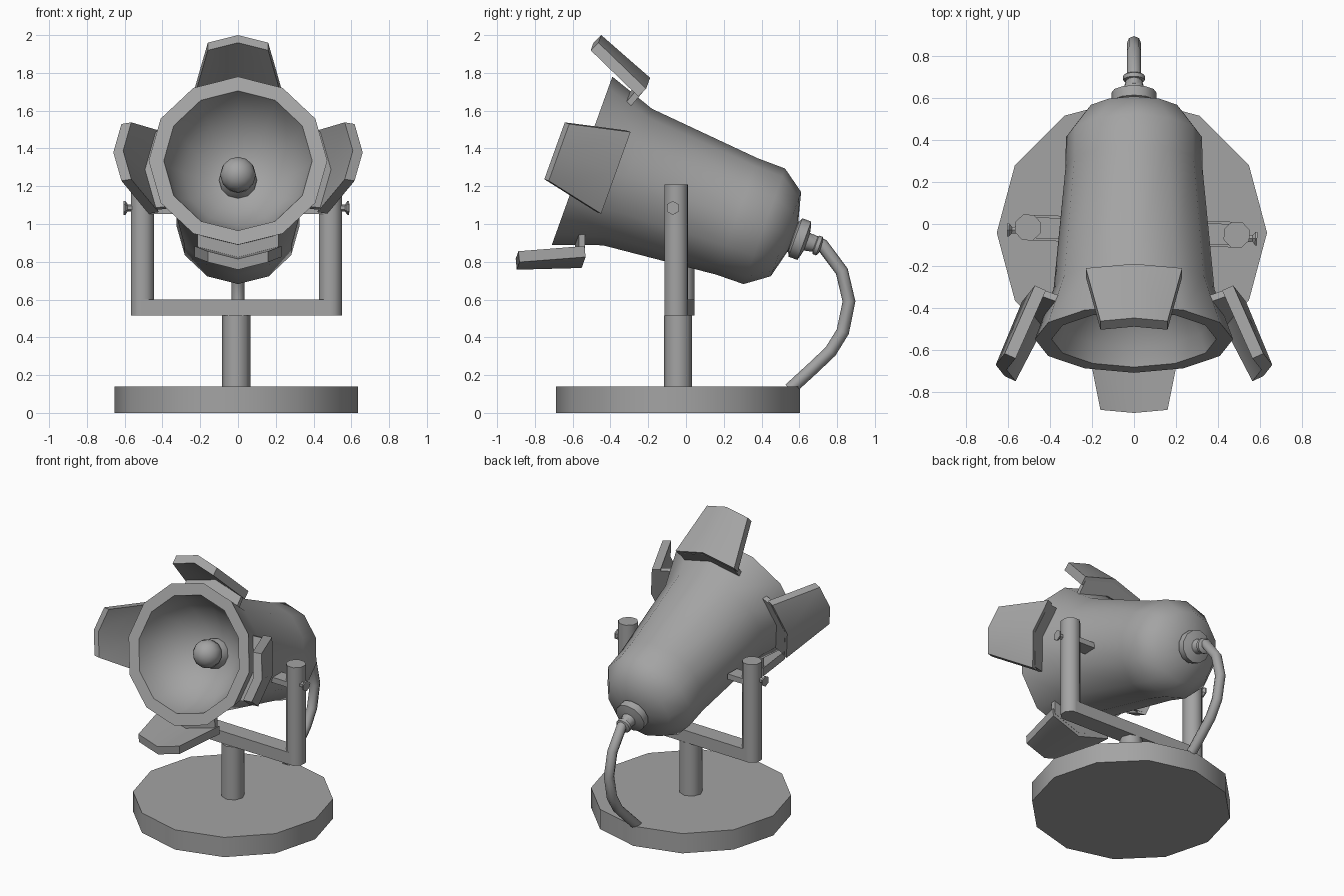
import bpy, bmesh, math
from mathutils import Matrix, Vector

if "Cube" in bpy.data.objects:
    bpy.data.objects.remove(bpy.data.objects["Cube"])

# lamp head frame: local +z points out of the mouth, local +y is the head's "up"
HEAD = Matrix.Translation((0, -0.55, 1.335)) @ Matrix.Rotation(math.radians(70.2), 4, 'X')
# stand frame: slightly off centre
STAND = Matrix.Translation((-0.01, -0.042, 0))
YOKE = Matrix.Translation((-0.008, -0.034, 0)) @ Matrix.Rotation(math.radians(-2), 4, 'Z')

# dark grey paint for every part
PAINT = bpy.data.materials.new("dark_grey")
PAINT.diffuse_color = (0.37, 0.37, 0.37, 1)
PAINT.use_nodes = True
PAINT.node_tree.nodes["Principled BSDF"].inputs["Base Color"].default_value = PAINT.diffuse_color


def loft(name, rings, mat=Matrix(), smooth=None):
    """Skin a list of equal-length point rings and cap both ends."""
    bm = bmesh.new()
    vs = [[bm.verts.new(mat @ Vector(p)) for p in r] for r in rings]
    n = len(rings[0])
    for a, b in zip(vs, vs[1:]):
        for i in range(n):
            j = (i + 1) % n
            bm.faces.new((a[i], a[j], b[j], b[i]))
    bm.faces.new(vs[0])
    bm.faces.new(vs[-1])
    bmesh.ops.remove_doubles(bm, verts=bm.verts, dist=1e-5)
    bmesh.ops.recalc_face_normals(bm, faces=bm.faces)
    me = bpy.data.meshes.new(name)
    bm.to_mesh(me)
    bm.free()
    me.materials.append(PAINT)
    ob = bpy.data.objects.new(name, me)
    bpy.context.collection.objects.link(ob)
    if smooth:
        bpy.ops.object.select_all(action='DESELECT')
        ob.select_set(True)
        bpy.context.view_layer.objects.active = ob
        bpy.ops.object.shade_smooth_by_angle(angle=math.radians(smooth))
    return ob


def lathe(name, profile, mat=Matrix(), n=12, smooth=None, turn=0.0):
    """Revolve (radius, z) pairs round the z axis."""
    rings = [[(r * math.cos(2 * math.pi * (i + turn) / n),
               r * math.sin(2 * math.pi * (i + turn) / n), z) for i in range(n)]
             for r, z in profile]
    return loft(name, rings, mat, smooth)


def box(name, lo, hi, mat):
    rings = [[(lo[0], lo[1], z), (hi[0], lo[1], z), (hi[0], hi[1], z), (lo[0], hi[1], z)]
             for z in (lo[2], hi[2])]
    return loft(name, rings, mat)


# base and post
lathe("base", [(0.645, 0), (0.645, 0.14)], STAND, smooth=40)
lathe("post", [(0.075, 0.13), (0.075, 0.515)], STAND, n=8, smooth=50)

# yoke: crossbar, two uprights, pivots and clamp bolts
box("yoke_crossbar", (-0.5, -0.061, 0.515), (0.5, 0.061, 0.60), YOKE)
for side, s in (("left", -1), ("right", 1)):
    arm = YOKE @ Matrix.Translation((s * 0.498, 0, 0))
    lathe("yoke_arm_" + side, [(0.066, 0.515), (0.066, 1.21)], arm, n=8, turn=0.5, smooth=50)
    x = sorted((s * 0.34, s * 0.48))
    box("pivot_" + side, (x[0], -0.05, 1.052), (x[1], 0.05, 1.09), YOKE)
    bolt = YOKE @ Matrix.Translation((0, -0.015, 1.085)) @ Matrix.Rotation(s * math.pi / 2, 4, 'Y')
    lathe("bolt_" + side, [(0.02, 0.54), (0.018, 0.575), (0.037, 0.588), (0.037, 0.597)],
          bolt, n=6)

# lamp housing with the reflector bowl inside, as one closed shell
lathe("housing", [(0.0, -1.19), (0.081, -1.187), (0.237, -1.147), (0.325, -1.025),
                  (0.327, -0.87), (0.384, -0.255), (0.473, 0), (0.393, 0),
                  (0.365, -0.09), (0.29, -0.20), (0.19, -0.28), (0.09, -0.315), (0, -0.32)],
      HEAD, smooth=45)

# bulb and its holder
lathe("bulb_holder", [(0.10, -0.34), (0.10, -0.30), (0.07, -0.25)], HEAD, smooth=40)
lathe("bulb", [(0.095 * math.sin(a * math.pi / 8), -0.22 + 0.095 * math.cos(a * math.pi / 8))
               for a in range(9)], HEAD, smooth=45)

# four flaps, bent to follow the facets of the housing
BEND = math.tan(math.radians(15))


def strip(w, r_in, r_out, z_in, z_out):
    return [(-w, r_out - w * BEND, z_out), (0, r_out, z_out), (w, r_out - w * BEND, z_out),
            (w, r_in - w * BEND, z_in), (0, r_in, z_in), (-w, r_in - w * BEND, z_in)]


for i, side in enumerate(("top", "left", "bottom", "right")):
    m = HEAD @ Matrix.Rotation(i * math.pi / 2, 4, 'Z')
    loft("flap_" + side, [strip(0.23, 0.482, 0.535, -0.165, -0.19),
                          strip(0.16, 0.608, 0.66, 0.155, 0.13)], m, smooth=40)
    loft("flap_bracket_" + side, [strip(0.215, 0.39, 0.51, -0.10, -0.145),
                                  strip(0.215, 0.39, 0.51, -0.135, -0.18)], m, smooth=40)

# rear cable gland
lathe("cable_gland", [(0.085, -1.15), (0.085, -1.19), (0.108, -1.20), (0.108, -1.25),
                      (0.075, -1.26), (0.05, -1.265), (0.04, -1.31), (0.052, -1.315),
                      (0.052, -1.335), (0.035, -1.345)], HEAD, smooth=40)

# cable swept along a path in the x = 0 plane
path = [Vector((0, y, z)) for y, z in ((0.66, 0.915), (0.72, 0.89), (0.825, 0.75), (0.863, 0.59),
                                       (0.83, 0.43), (0.765, 0.325), (0.67, 0.235), (0.55, 0.125))]
rings = []
for i, p in enumerate(path):
    t = (path[min(i + 1, len(path) - 1)] - path[max(i - 1, 0)]).normalized()
    nrm = Vector((1, 0, 0)).cross(t)
    rings.append([p + 0.034 * (Vector((1, 0, 0)) * math.cos(a) + nrm * math.sin(a))
                  for a in (k * math.pi / 4 for k in range(8))])
loft("cable", rings, smooth=50)
